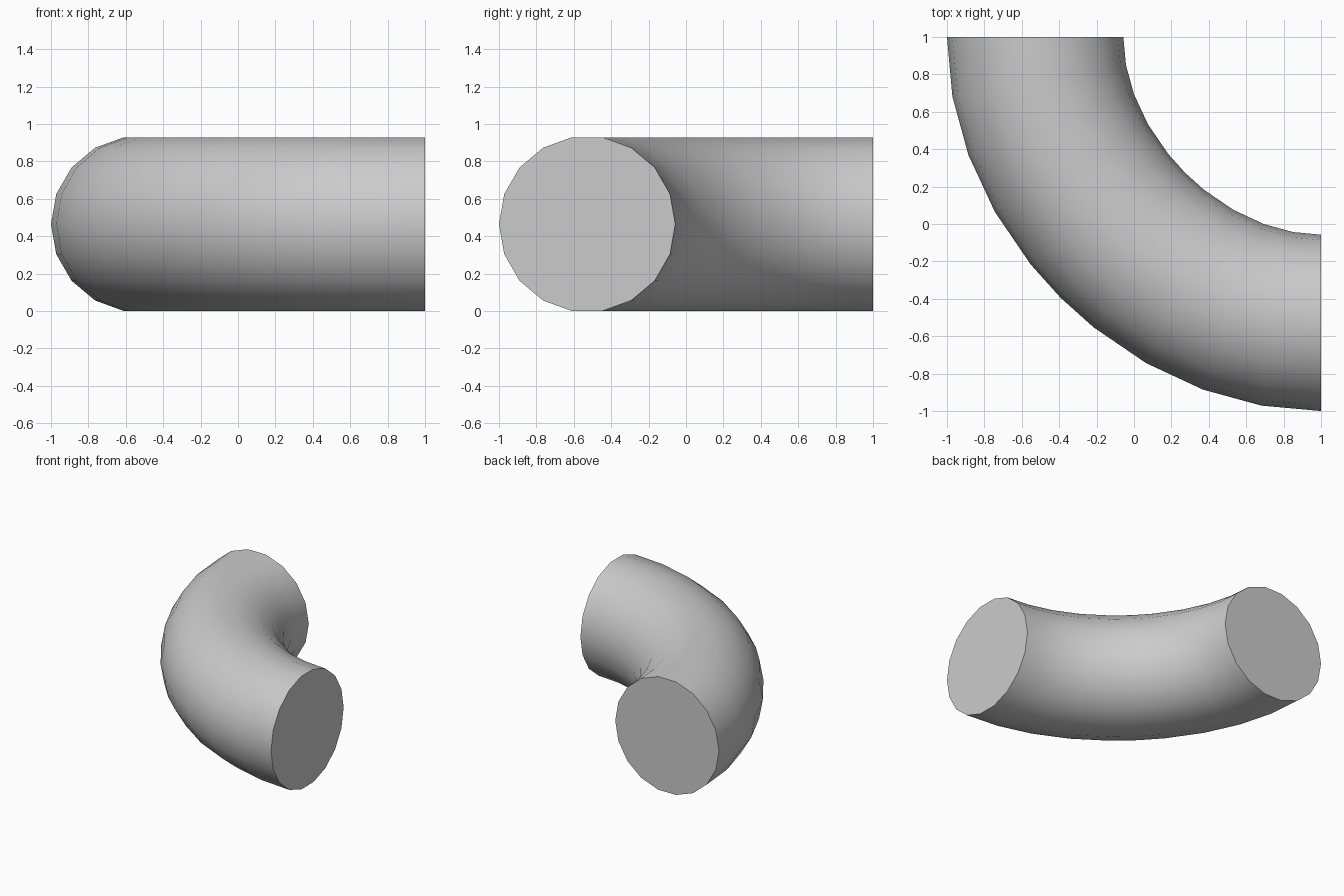
import bpy, bmesh
from math import cos, sin, pi, radians
from mathutils import Vector
from mathutils.geometry import normal

if "Cube" in bpy.data.objects:
    bpy.data.objects.remove(bpy.data.objects["Cube"])

SIDES = 18          # sides of the round section
RAD = 0.4715        # section radius
Z = RAD * sin(radians(80))
R = 2 - RAD         # distance of the pipe axis from the bend corner
K = 0.516           # handle length of the bend curve

# Bend path: one cubic curve from the back opening to the right opening
P = [Vector((1 - R * u, 1 - R * v, Z)) for u, v in ((1, 0), (1, K), (K, 1), (0, 1))]
half = [0, 0.1, 0.203, 0.311, 0.422]
steps = half + [0.5] + [1 - t for t in reversed(half)]


def point(t):
    s = 1 - t
    return s**3 * P[0] + 3 * s * s * t * P[1] + 3 * s * t * t * P[2] + t**3 * P[3]


def tangent(t):
    s = 1 - t
    return (s * s * (P[1] - P[0]) + 2 * s * t * (P[2] - P[1]) + t * t * (P[3] - P[2])).normalized()


# Sweep the section along the path
bm = bmesh.new()
up = Vector((0, 0, 1))
rings = []
for t in steps:
    side = tangent(t).cross(up)
    rings.append([bm.verts.new(point(t) + RAD * (cos(a) * side + sin(a) * up))
                  for a in (2 * pi * i / SIDES for i in range(SIDES))])
for a, b in zip(rings, rings[1:]):
    for i in range(SIDES):
        j = (i + 1) % SIDES
        bm.faces.new((a[i], a[j], b[j], b[i]))

# Flat end caps
bm.faces.new(rings[0])
bm.faces.new(rings[-1])
bmesh.ops.recalc_face_normals(bm, faces=bm.faces[:])

mesh = bpy.data.meshes.new("pipe_elbow")
bm.to_mesh(mesh)
bm.free()
elbow = bpy.data.objects.new("pipe_elbow", mesh)
bpy.context.collection.objects.link(elbow)
bpy.context.view_layer.objects.active = elbow
elbow.select_set(True)
bpy.ops.object.shade_smooth_by_angle(angle=radians(35))
